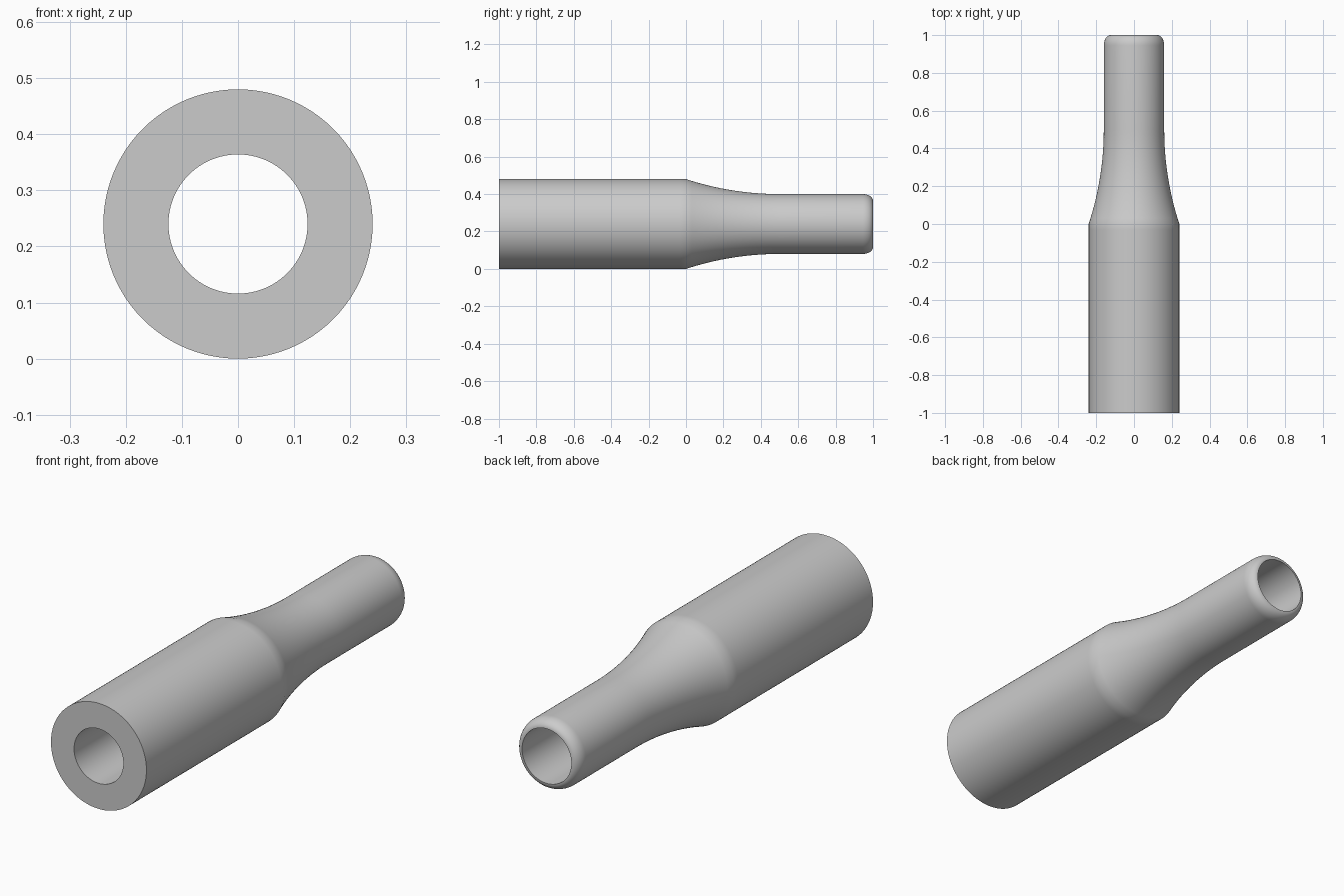
import bpy, bmesh, math

if "Cube" in bpy.data.objects:
    bpy.data.objects.remove(bpy.data.objects["Cube"])

SIDES = 96
AXIS_Z = 0.24          # height of the centre axis
BORE, BODY, NECK = 0.124, 0.24, 0.16

# Closed wall section as (radius, y), from the front rim to the rounded tip
profile = [(BORE, -1.0), (BODY, -1.0), (BODY, -0.03)]

# Concave taper: circular arc that meets the neck tangentially at y = 0.5
arc_r = (0.5 ** 2 + (BODY - NECK) ** 2) / (2 * (BODY - NECK))
for i in range(17):
    y = 0.5 * i / 16
    profile.append((NECK + arc_r - math.sqrt(arc_r ** 2 - (0.5 - y) ** 2), y))

# Rounded tip
for i in range(11):
    a = math.pi / 2 * i / 10
    profile.append((BORE + (NECK - BORE) * math.cos(a), 0.945 + 0.055 * math.sin(a)))

# Revolve the section about the y axis
bm = bmesh.new()
rings = []
for k in range(SIDES):
    a = 2 * math.pi * k / SIDES
    rings.append([bm.verts.new((r * math.sin(a), y, AXIS_Z + r * math.cos(a)))
                  for r, y in profile])
n = len(profile)
for k in range(SIDES):
    cur, nxt = rings[k], rings[(k + 1) % SIDES]
    for j in range(n):
        m = (j + 1) % n
        bm.faces.new((cur[j], cur[m], nxt[m], nxt[j]))
bmesh.ops.recalc_face_normals(bm, faces=bm.faces)
mesh = bpy.data.meshes.new("tapered_sleeve")
bm.to_mesh(mesh)
bm.free()

sleeve = bpy.data.objects.new("tapered_sleeve", mesh)
bpy.context.collection.objects.link(sleeve)

# Plain grey
grey = bpy.data.materials.new("grey")
grey.diffuse_color = (0.6, 0.6, 0.6, 1.0)
grey.use_nodes = True
grey.node_tree.nodes["Principled BSDF"].inputs["Base Color"].default_value = grey.diffuse_color
mesh.materials.append(grey)

bpy.context.view_layer.objects.active = sleeve
sleeve.select_set(True)
bpy.ops.object.shade_smooth_by_angle(angle=math.radians(30))
